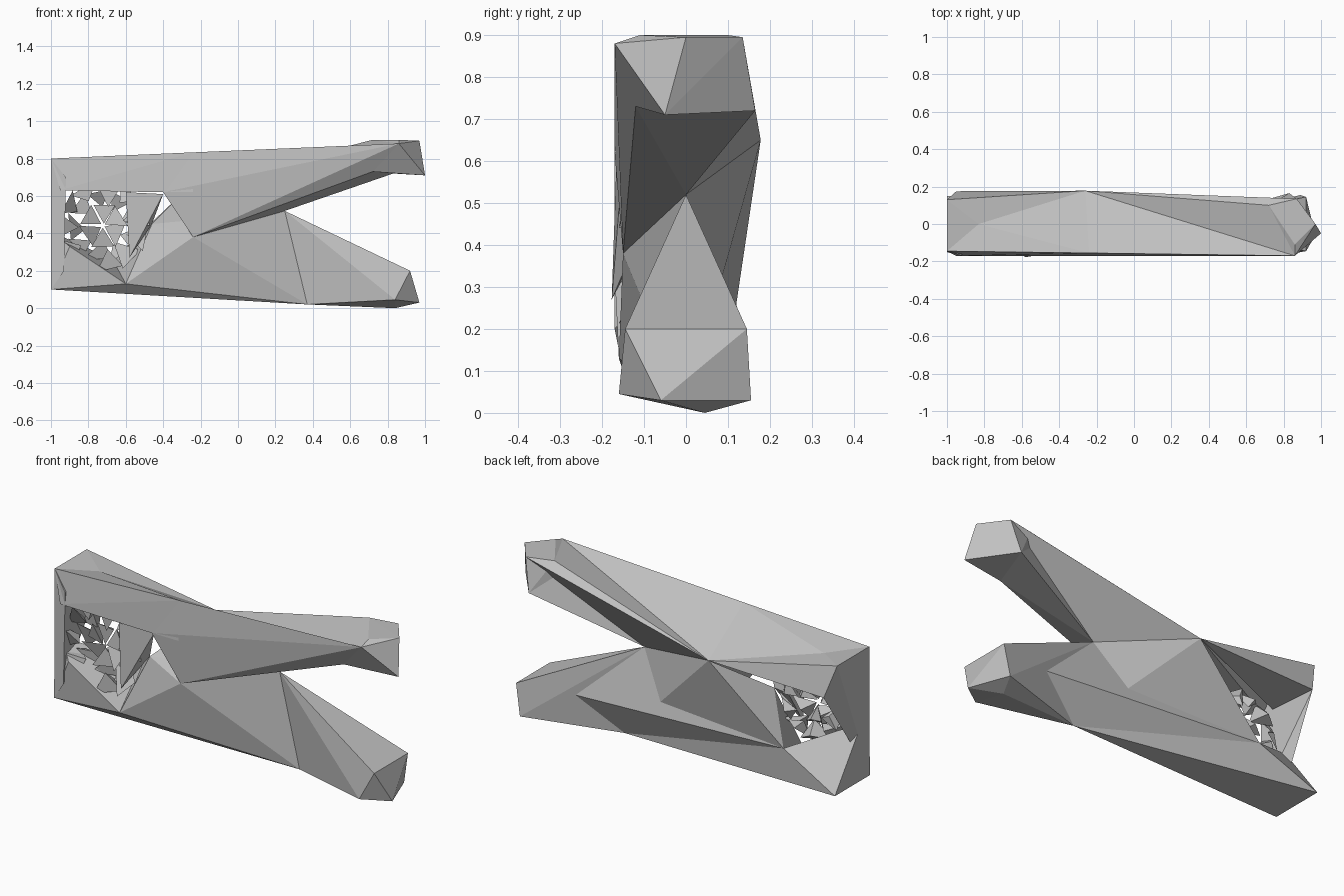
import bpy
import bmesh
import math
import random
from mathutils import Vector

random.seed(4)

default_cube = bpy.data.objects.get("Cube")
if default_cube:
    bpy.data.objects.remove(default_cube, do_unlink=True)

FRONT = -.17


def make_material(name, value):
    material = bpy.data.materials.new(name)
    material.use_nodes = True
    colour = (value, value, value, 1)
    material.diffuse_color = colour
    material.node_tree.nodes["Principled BSDF"].inputs["Base Color"].default_value = colour
    return material


GREY = make_material("plain_grey", .53)


def finish(name, bm):
    mesh = bpy.data.meshes.new(name)
    bmesh.ops.recalc_face_normals(bm, faces=bm.faces)
    bm.to_mesh(mesh)
    bm.free()
    mesh.materials.append(GREY)
    obj = bpy.data.objects.new(name, mesh)
    bpy.context.collection.objects.link(obj)
    return obj


def faceted(name, *points):
    """Flat-faced solid wrapped tightly around a few corner points."""
    bm = bmesh.new()
    for point in points:
        bm.verts.new(point)
    result = bmesh.ops.convex_hull(bm, input=bm.verts)
    loose = set(result["geom_interior"] + result["geom_unused"])
    bmesh.ops.delete(bm, geom=[v for v in loose if isinstance(v, bmesh.types.BMVert)],
                     context="VERTS")
    return finish(name, bm)


# Corners shared by neighbouring parts
bottom_front = (-1, -.15, .1)
bottom_back = (-1, .15, .1)
top_front = (-1, -.145, .8)
top_back = (-1, .13, .8)
top_dip = (-.83, 0, .775)
crotch = (.25, 0, .52)
waist_front = (-.24, -.15, .38)
waist_back = (-.26, .178, .65)
heel_front = (-.6, -.16, .13)
heel_back = (-.67, .12, .26)
belly = (.37, 0, .02)
shoulder = (-.95, .175, .63)
ridge = (-.24, -.155, .833)
arm_ridge = (.86, FRONT, .88)
opening_top = (-.4, FRONT, .62)
tip_under = (.72, -.12, .73)
tip_under_back = (.72, .1, .73)
tip_top = (.72, .1, .9)
tip_corner = (.83, .165, .72)
tip_back = (.87, .135, .895)

# Body frame around the opening
faceted("top_rail_front", top_front, top_dip, waist_back, ridge, opening_top,
        (-.95, FRONT, .63), (-.24, FRONT, .62))
faceted("top_rail_back", top_front, top_back, top_dip, waist_back, shoulder,
        (-.95, -.1, .63))
faceted("end_post", bottom_front, top_front, top_back, shoulder,
        (-.93, FRONT, .2), (-.92, FRONT, .7), (-1, -.08, .41), (-.95, -.1, .6))
faceted("rear_corner", bottom_front, bottom_back, heel_front, heel_back,
        (-1, -.08, .41), (-.9, FRONT, .33))
faceted("bottom_rail", bottom_front, bottom_back, heel_front, heel_back, belly)
faceted("lower_body", waist_front, waist_back, crotch, heel_front, heel_back,
        belly, (-.46, -.1, .45))

# Upper arm: a valley along the top and a hollow along the back
faceted("upper_arm_front", waist_front, waist_back, crotch, ridge, arm_ridge,
        opening_top, tip_under)
faceted("upper_arm_back", waist_back, crotch, arm_ridge, tip_under, tip_top,
        tip_back)
faceted("upper_arm_underside", crotch, tip_under, tip_under_back, tip_corner,
        tip_back)
faceted("upper_tip", arm_ridge, tip_under, tip_under_back, tip_top, tip_corner,
        tip_back, (.86, -.11, .9), (.97, 0, .895), (1, -.05, .71))

# Lower arm with its chamfered tip and the swelling behind it
faceted("lower_arm", crotch, belly, (.92, -.145, .2), (.92, .145, .2),
        (.84, -.16, .045), (.84, .045, 0), (.97, -.06, .03), (.89, .155, .03))
faceted("lower_arm_back", crotch, belly, heel_back, (.69, .08, .19))

# Bent plate on the inner side of the opening
faceted("inner_plate", (-.6, -.165, .62), (-.4, -.15, .61), (-.46, -.1, .45),
        (-.58, -.177, .27), (-.56, -.08, .45))


def ring_point(angle, radius, depth):
    return Vector((-.72 + radius * math.cos(angle), depth,
                   .44 + radius * math.sin(angle)))


def shard_ring(name, count, rim, core, depth):
    """Ragged triangles reaching inward from the edge of the opening."""
    bm = bmesh.new()
    step = math.tau / count
    for i in range(count):
        angle = i * step
        spots = [ring_point(angle, rim, depth),
                 ring_point(angle + step * random.uniform(.9, 1.2), rim * .95,
                            depth + random.uniform(.02, .08)),
                 ring_point(angle + step * random.uniform(.2, .8),
                            core * random.uniform(.8, 1.4),
                            depth + random.uniform(.0, .1)),
                 ring_point(angle + step / 2, (rim + core) / 2, depth + .09)]
        corners = [bm.verts.new(spot) for spot in spots]
        for a, b, c in ((0, 1, 2), (0, 1, 3), (1, 2, 3), (2, 0, 3)):
            bm.faces.new((corners[a], corners[b], corners[c]))
    return finish(name, bm)


# Jagged filling of the opening
shard_ring("outer_shards", 11, .25, .12, -.16)
shard_ring("middle_shards", 9, .2, .08, -.09)
shard_ring("core_shards", 6, .13, .01, -.13)
